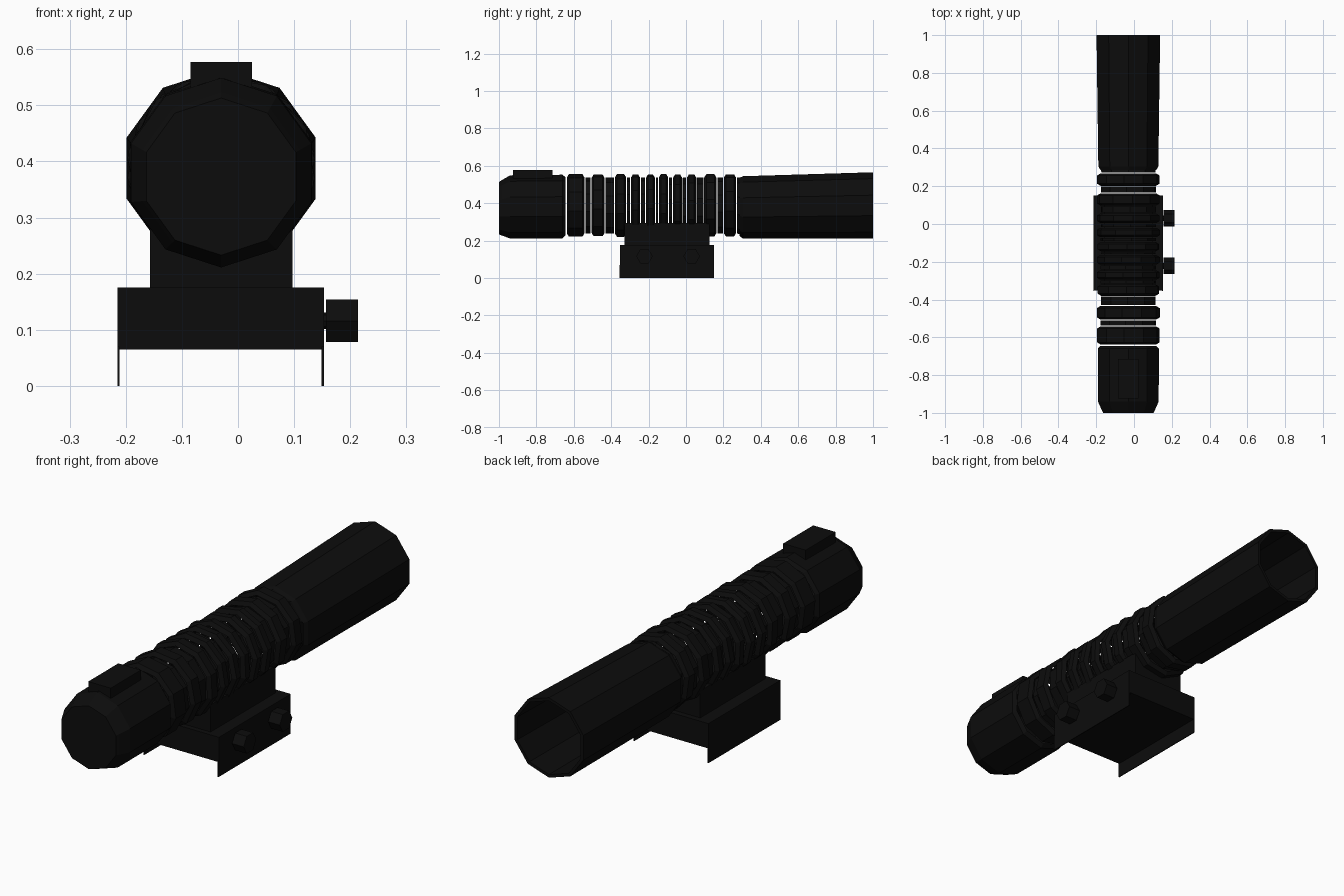
import bpy, bmesh, math, random
from mathutils import Matrix

random.seed(4)
if "Cube" in bpy.data.objects:
    bpy.data.objects.remove(bpy.data.objects["Cube"])

black = bpy.data.materials.new("matte_black")
black.use_nodes = True
colour = (0.0037, 0.0037, 0.0037, 1)
black.diffuse_color = colour
black.node_tree.nodes["Principled BSDF"].inputs["Base Color"].default_value = colour

AXIS_X = -0.03
SIDES = 10


def finish(name, bm):
    mesh = bpy.data.meshes.new(name)
    bm.to_mesh(mesh)
    bm.free()
    mesh.materials.append(black)
    obj = bpy.data.objects.new(name, mesh)
    bpy.context.collection.objects.link(obj)
    return obj


def tube(name, profile, turn=0.0, front_cap=False):
    """Faceted sleeve along y; profile rows are (y, radius, centre height)."""
    bm = bmesh.new()
    rings = []
    for y, r, cz in profile:
        ring = []
        for k in range(SIDES):
            a = math.tau * k / SIDES + turn
            ring.append(bm.verts.new((AXIS_X + r * math.sin(a), y, cz + r * math.cos(a))))
        rings.append(ring)
    for p, q in zip(rings, rings[1:]):
        for k in range(SIDES):
            n = (k + 1) % SIDES
            bm.faces.new((p[k], p[n], q[n], q[k]))
    if front_cap:
        bm.faces.new(rings[0][::-1])
    return finish(name, bm)


def box(name, x, y, z):
    bm = bmesh.new()
    bmesh.ops.create_cube(bm, size=1)
    for v in bm.verts:
        for i, (lo, hi) in enumerate((x, y, z)):
            v.co[i] = lo if v.co[i] < 0 else hi
    return finish(name, bm)


def side_cylinder(name, x0, x1, y, z, r, sides):
    bm = bmesh.new()
    bmesh.ops.create_cone(bm, cap_ends=True, segments=sides, radius1=r, radius2=r, depth=x1 - x0)
    # first turn a vertex toward y, then lay the axis along x
    bmesh.ops.transform(bm, verts=bm.verts, matrix=Matrix.Translation(((x0 + x1) / 2, y, z))
                        @ Matrix.Rotation(math.pi / 2, 4, 'Y')
                        @ Matrix.Rotation(math.pi / 2, 4, 'Z'))
    ys = [v.co.y for v in bm.verts]
    zs = [v.co.z for v in bm.verts]
    if max(zs) - min(zs) > max(ys) - min(ys) + 0.001:
        bmesh.ops.rotate(bm, verts=bm.verts, cent=(0, y, z),
                         matrix=Matrix.Rotation(math.pi / sides, 3, 'X'))
    return finish(name, bm)


# Tail cap, closed and chamfered at the front
tube("tail_cap", [(-1, 0.14, 0.373), (-0.985, 0.148, 0.375), (-0.94, 0.169, 0.38),
                  (-0.66, 0.17, 0.382), (-0.645, 0.155, 0.384)], front_cap=True)
box("tail_switch", (-0.085, 0.025), (-0.925, -0.715), (0.5, 0.577))

# Flared head, hollow and open at the back
tube("head", [(0.285, 0.155, 0.38), (0.305, 0.167, 0.377), (1, 0.177, 0.388),
              (1, 0.163, 0.388), (0.32, 0.155, 0.38), (0.285, 0.15, 0.38)])

# Ribbed grip: raised rings with lower bands and narrow slits between them
ribs = [(-0.59, 0.095), (-0.47, 0.07), (-0.35, 0.06), (-0.27, 0.05), (-0.19, 0.05),
        (-0.12, 0.05), (-0.045, 0.05), (0.03, 0.05), (0.13, 0.065), (0.235, 0.065)]
slit = 0.005
edge = -0.645
for i, (y, w) in enumerate(ribs):
    lo, hi = y - w / 2, y + w / 2
    twist = random.uniform(-0.25, 0.25)
    tube(f"grip_rib_{i + 1}", [(lo, 0.15, 0.388), (lo + 0.011, 0.168, 0.388),
                               (hi - 0.011, 0.168, 0.388), (hi, 0.15, 0.388)], twist)
    if lo - edge > 3 * slit:
        tube(f"grip_band_{i + 1}", [(edge + slit, 0.15, 0.388), (lo - slit, 0.15, 0.388)], twist / 2)
    edge = hi
tube("grip_band_end", [(edge + slit, 0.15, 0.388), (0.287, 0.152, 0.385)])

# Rail mount: riser, base block and two thin hanging side plates
box("mount_riser", (-0.157, 0.097), (-0.33, 0.125), (0.17, 0.295))
box("mount_base", (-0.215, 0.153), (-0.352, 0.15), (0.065, 0.175))
for name, x in (("right", -0.215), ("left", 0.149)):
    box(f"{name}_side_plate", (x, x + 0.004), (-0.355, 0.15), (0, 0.07))

# Hexagonal clamp bolts on the left
for name, y in (("front", -0.222), ("rear", 0.03)):
    side_cylinder(f"{name}_bolt_head", 0.157, 0.214, y, 0.116, 0.044, 6)
    side_cylinder(f"{name}_bolt_shaft", 0.14, 0.16, y, 0.116, 0.015, 8)
